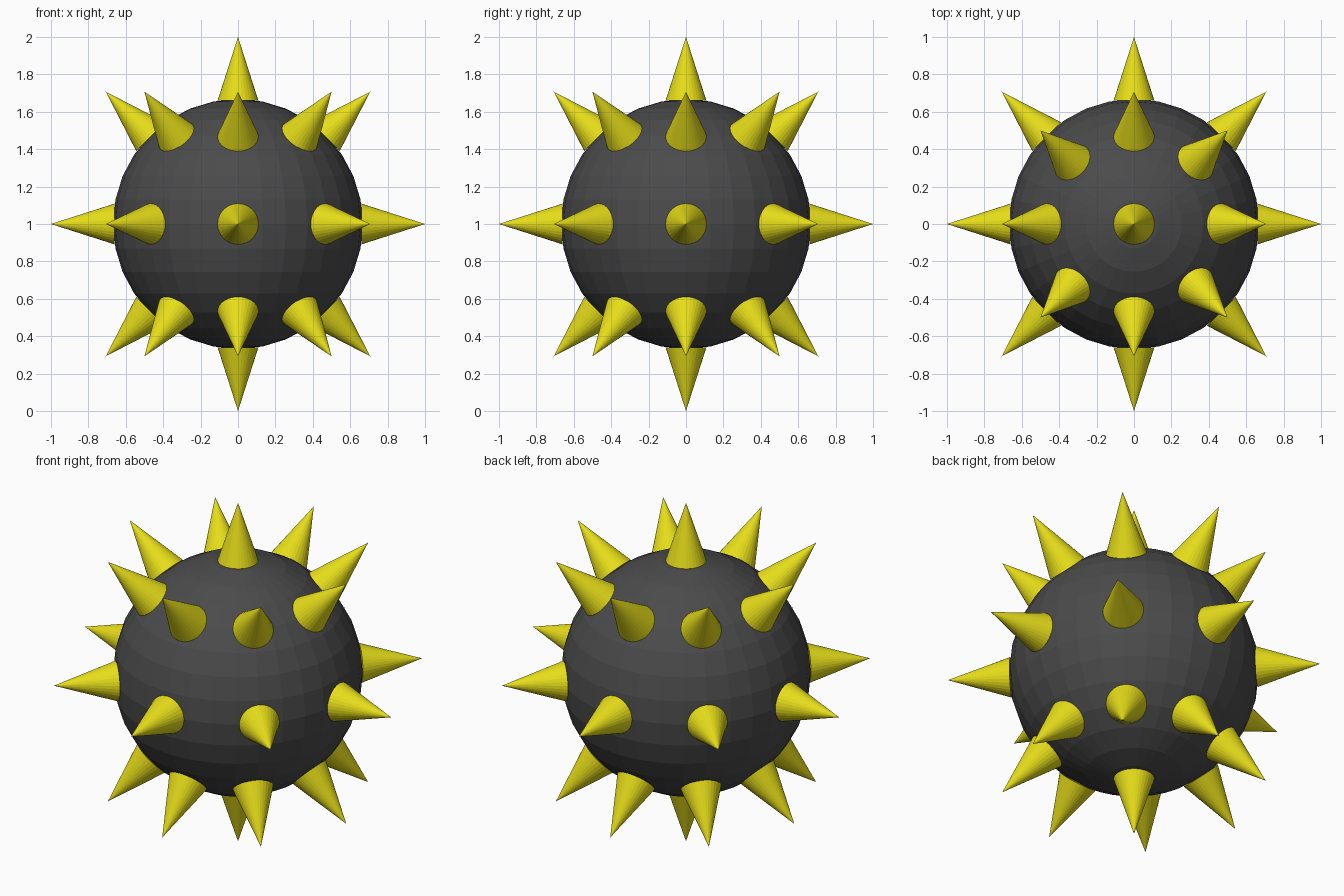
import bpy
from math import sin, cos, radians
from mathutils import Vector

if "Cube" in bpy.data.objects:
    bpy.data.objects.remove(bpy.data.objects["Cube"])

R, TIP, BASE_R = 0.668, 1.0, 0.109
CENTRE = Vector((0, 0, 1))


def material(name, rgb):
    m = bpy.data.materials.new(name)
    m.diffuse_color = (*rgb, 1)
    m.use_nodes = True
    m.node_tree.nodes["Principled BSDF"].inputs["Base Color"].default_value = m.diffuse_color
    return m


dark = material("dark_grey", (0.07, 0.07, 0.07))
yellow = material("yellow", (0.8, 0.73, 0.01))

# Faceted ball
bpy.ops.mesh.primitive_uv_sphere_add(segments=32, ring_count=16, radius=R, location=CENTRE)
ball = bpy.context.object
ball.name = "ball"
ball.data.materials.append(dark)


# Radial cone, base resting on the ball and tip at TIP from the centre
def spike(lat, lon):
    a, b = radians(lat), radians(lon)
    d = Vector((cos(a) * cos(b), cos(a) * sin(b), sin(a)))
    base = R - 0.008
    bpy.ops.mesh.primitive_cone_add(
        vertices=32, radius1=BASE_R, radius2=0, depth=TIP - base,
        location=CENTRE + d * (TIP + base) / 2,
        rotation=(0, radians(90 - lat), b))
    o = bpy.context.object
    o.name = "spike"
    o.data.materials.append(yellow)


# Three rings of eight spikes, plus one at each pole
for lat in (-45, 0, 45):
    for i in range(8):
        spike(lat, i * 45)
spike(90, 0)
spike(-90, 0)
